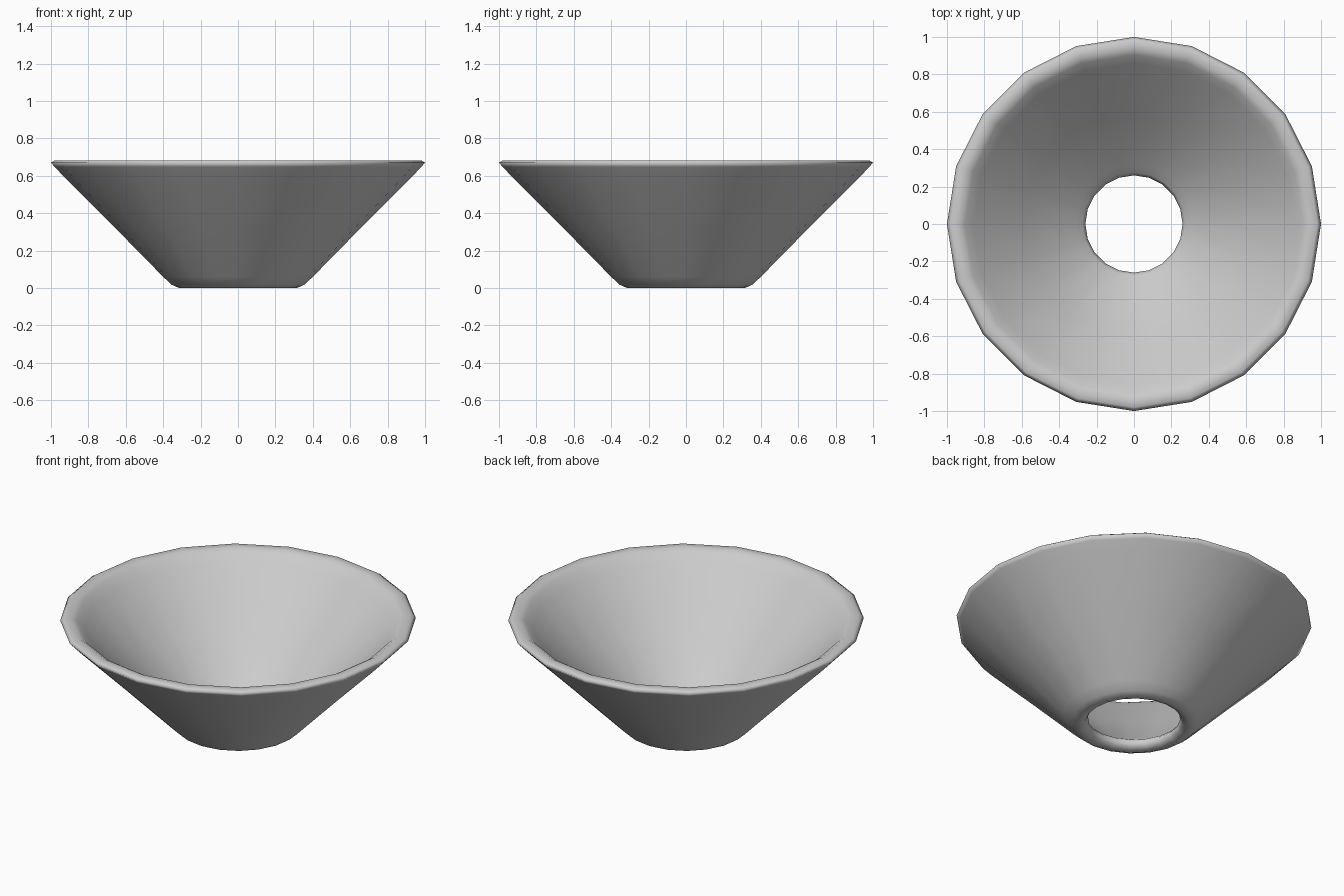
import bpy, bmesh
from math import cos, sin, pi

if "Cube" in bpy.data.objects:
    bpy.data.objects.remove(bpy.data.objects["Cube"])

SIDES = 20

# Closed wall section (radius, height): outside wall, rim, inside wall, hole lip
SECTION = [
    (0.315, 0.0), (0.355, 0.018), (0.40, 0.06), (0.67, 0.335), (0.94, 0.605),
    (0.98, 0.648), (1.0, 0.67), (0.98, 0.683), (0.935, 0.683), (0.905, 0.665),
    (0.86, 0.62), (0.59, 0.355), (0.315, 0.09), (0.275, 0.062),
    (0.26, 0.043), (0.275, 0.012),
]


def lathe(name, section, sides):
    bm = bmesh.new()
    rings = []
    for i in range(sides):
        a = 2 * pi * i / sides
        rings.append([bm.verts.new((r * cos(a), r * sin(a), z)) for r, z in section])
    n = len(section)
    for i in range(sides):
        a, b = rings[i], rings[(i + 1) % sides]
        for j in range(n):
            k = (j + 1) % n
            bm.faces.new((a[j], b[j], b[k], a[k]))
    bmesh.ops.recalc_face_normals(bm, faces=bm.faces)
    for f in bm.faces:
        f.smooth = True
    mesh = bpy.data.meshes.new(name)
    bm.to_mesh(mesh)
    bm.free()
    obj = bpy.data.objects.new(name, mesh)
    bpy.context.collection.objects.link(obj)
    return obj


# Open-bottomed conical bowl
lathe("funnel_bowl", SECTION, SIDES)
